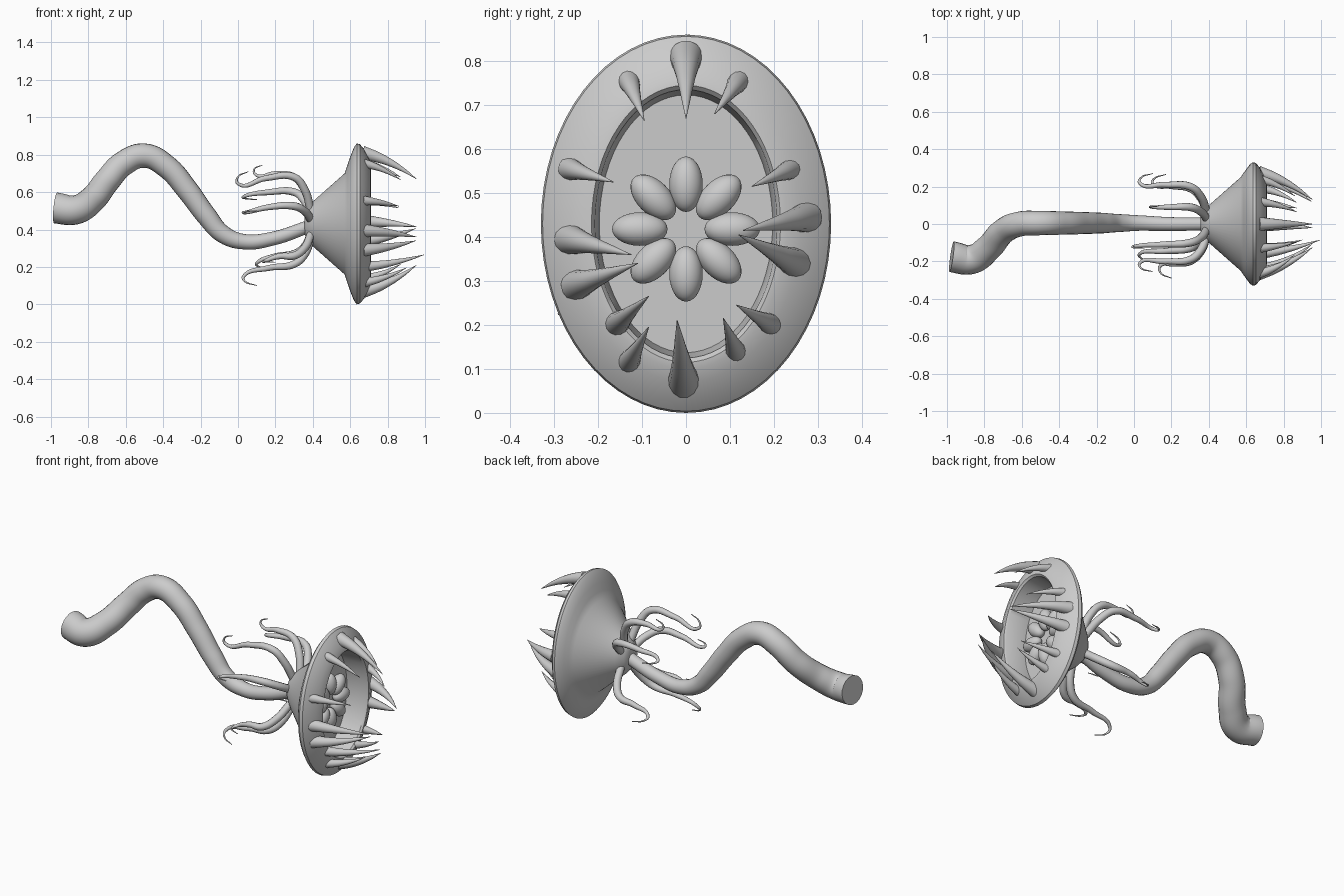
import bpy, bmesh, math
from mathutils import Vector

if "Cube" in bpy.data.objects:
    bpy.data.objects.remove(bpy.data.objects["Cube"])

CZ = 0.43  # height of the head axis


def tube(name, pts, radii, sides=4, res=10):
    """Tapered tube through the points, converted to a smooth mesh."""
    cu = bpy.data.curves.new(name, 'CURVE')
    cu.dimensions = '3D'
    cu.bevel_depth = 1.0
    cu.bevel_resolution = sides
    cu.resolution_u = res
    cu.use_fill_caps = True
    sp = cu.splines.new('BEZIER')
    sp.bezier_points.add(len(pts) - 1)
    for bp, p, r in zip(sp.bezier_points, pts, radii):
        bp.co = p
        bp.radius = r
        bp.handle_left_type = bp.handle_right_type = 'AUTO'
    ob = bpy.data.objects.new(name, cu)
    bpy.context.collection.objects.link(ob)
    smooth(ob, convert=True)
    return ob


def smooth(ob, convert=False, angle=40):
    bpy.ops.object.select_all(action='DESELECT')
    ob.select_set(True)
    bpy.context.view_layer.objects.active = ob
    if convert:
        bpy.ops.object.convert(target='MESH')
    bpy.ops.object.shade_smooth_by_angle(angle=math.radians(angle))


# Winding stem, thick at the cut end and thin at the head
stem = [(-.975, -.175, .515), (-.87, -.19, .505), (-.78, -.13, .56), (-.70, -.04, .66),
        (-.61, 0, .755), (-.50, .005, .795), (-.38, .005, .735), (-.27, .005, .61),
        (-.17, .005, .475), (-.08, .005, .375), (.03, .005, .335), (.18, 0, .35), (.39, 0, .42)]
tube("stem", stem, [.083, .078, .072, .069, .067, .065, .062, .059, .055, .048, .041, .037, .034], 8)

# Bell-shaped head: elliptical rings (x, y radius, z radius)
rings = [(.355, .035, .045), (.365, .065, .08), (.40, .10, .12), (.57, .25, .27),
         (.585, .272, .315), (.60, .293, .36), (.62, .32, .41), (.635, .33, .43),
         (.652, .326, .426), (.675, .298, .398), (.695, .26, .36), (.708, .23, .33),
         (.71, .215, .315), (.70, .207, .305), (.58, .197, .293)]
bm = bmesh.new()
N = 64
loops = []
for x, ry, rz in rings:
    loops.append([bm.verts.new((x, ry * math.cos(2 * math.pi * i / N),
                                CZ + rz * math.sin(2 * math.pi * i / N))) for i in range(N)])
for a, b in zip(loops, loops[1:]):
    for i in range(N):
        j = (i + 1) % N
        bm.faces.new((a[i], a[j], b[j], b[i]))
bm.faces.new(loops[0])
bm.faces.new(loops[-1])
bmesh.ops.recalc_face_normals(bm, faces=bm.faces)
me = bpy.data.meshes.new("head_bell")
bm.to_mesh(me)
bm.free()
head = bpy.data.objects.new("head_bell", me)
bpy.context.collection.objects.link(head)
smooth(head, angle=35)

# Ring of seed pods inside the mouth
for i in range(8):
    a = i * math.pi / 4
    bpy.ops.mesh.primitive_uv_sphere_add(
        segments=24, ring_count=14, radius=1,
        location=(.605, .105 * math.cos(a), .418 + .102 * math.sin(a)))
    pod = bpy.context.object
    pod.name = f"seed_pod_{i + 1}"
    pod.scale = (.038, .063, .038)
    pod.rotation_euler = (a, 0, 0)
    smooth(pod)

# Curved teeth: base y, z, radius, then tip x, y, z
teeth = [(0, .81, .037, .955, 0, .67), (-.13, .755, .025, .87, -.095, .665),
         (.12, .755, .025, .87, .065, .68), (-.265, .555, .026, .86, -.165, .525),
         (.24, .555, .025, .86, .15, .515), (.275, .445, .035, .955, .13, .415),
         (.25, .34, .035, .95, .12, .405), (-.265, .395, .035, .955, -.125, .36),
         (-.25, .29, .035, .95, -.11, .34), (-.16, .20, .029, .995, -.085, .265),
         (-.13, .115, .026, .90, -.085, .195), (-.005, .07, .037, .955, -.02, .21),
         (.115, .135, .026, .87, .085, .215), (.195, .20, .026, .87, .115, .245)]
for i, (by, bz, r, tx, ty, tz) in enumerate(teeth):
    base, tip = Vector((.665, by, bz)), Vector((tx, ty, tz))
    pts, rad = [], []
    for t in (0, .25, .5, .75, 1):
        f = 0.45 * t + 0.55 * t * t   # bends inward towards the tip
        pts.append((base.x + (tip.x - base.x) * t, by + (ty - by) * f, bz + (tz - bz) * f))
        rad.append(r * (1 - t) ** .9 + .001)
    tube(f"tooth_{i + 1}", pts, rad, 5, 5)

# Hooked tendrils behind the head: shoulder y, z; end x, y, z; hook x, y, z
tendrils = [(-.10, .68, 0, -.12, .645, .055, -.13, .71),
            (.09, .68, .10, .09, .69, .13, .095, .745),
            (.20, .60, .03, .22, .575, .10, .27, .56),
            (-.19, .525, .03, -.21, .49, .10, -.255, .50),
            (.19, .27, .10, .215, .22, .17, .265, .19),
            (-.20, .26, .14, -.225, .23, .20, -.29, .225),
            (-.13, .215, .03, -.16, .15, .10, -.20, .10)]
for i, (sy, sz, ex, ey, ez, hx, hy, hz) in enumerate(tendrils):
    c = Vector((0, 0, .42))
    s, e, h = Vector((.30, sy, sz)), Vector((ex, ey, ez)), Vector((hx, hy, hz))
    root = c + (Vector((0, sy, sz)) - c) * .3 + Vector((.39, 0, 0))
    knee = c + (Vector((0, sy, sz)) - c) * .75 + Vector((.355, 0, 0))
    back = s.lerp(e, .5) + Vector((0, 0, .012))
    curl = e.lerp(h, .5) + Vector((-.03, 0, 0))
    tube(f"tendril_{i + 1}", [root, knee, s, back, e, curl, h],
         [.022, .022, .021, .016, .009, .005, .002], 3, 8)
